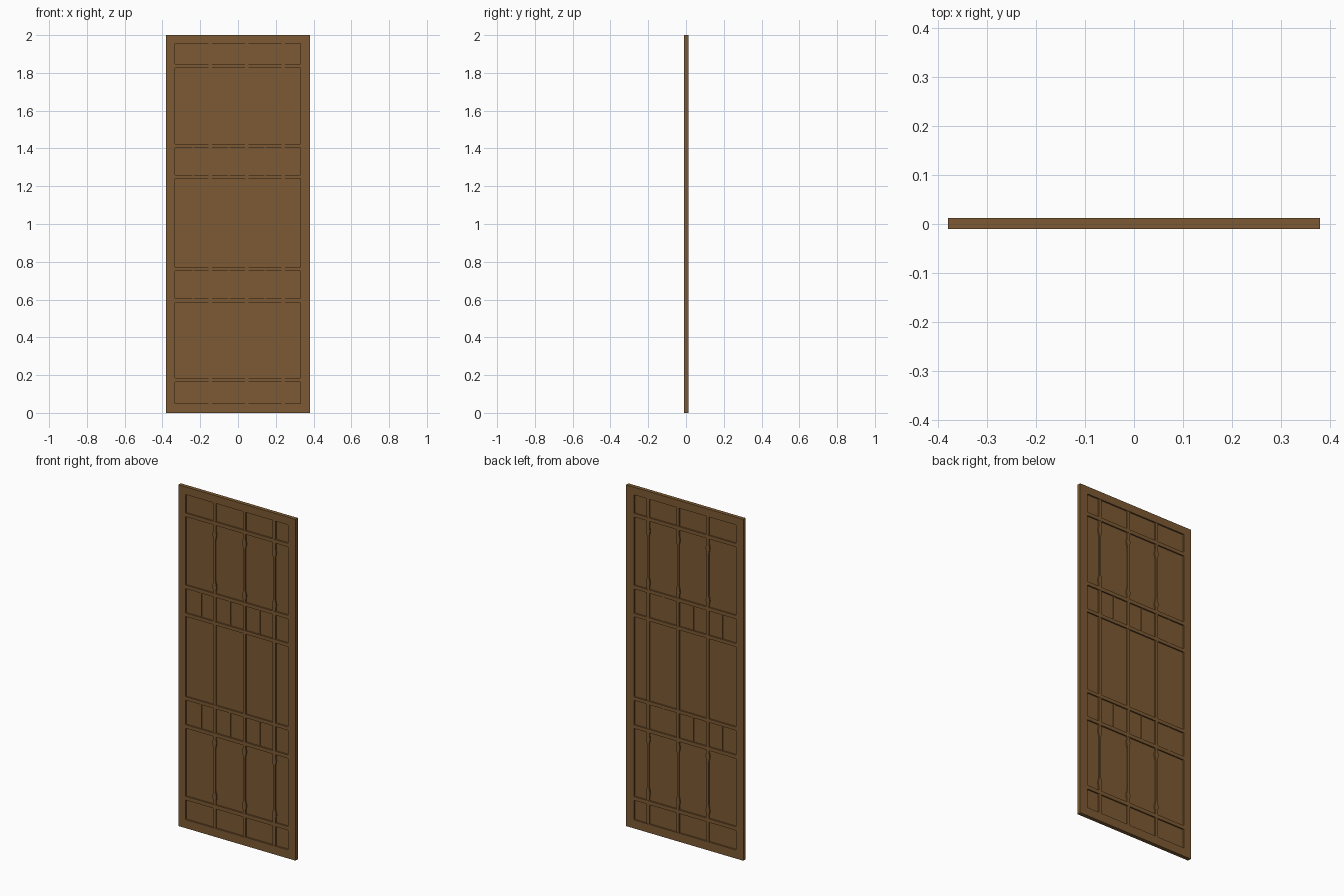
import bpy, bmesh

cube = bpy.data.objects.get("Cube")
if cube:
    bpy.data.objects.remove(cube, do_unlink=True)

# Single wood colour
wood = bpy.data.materials.new("brown wood")
wood.use_nodes = True
COLOR = (0.205, 0.102, 0.033, 1)
wood.diffuse_color = COLOR
wood.node_tree.nodes["Principled BSDF"].inputs["Base Color"].default_value = COLOR

LEFT, RIGHT, BOTTOM, TOP = -0.333, 0.33, 0.05, 1.955


def finish(name, bm):
    bmesh.ops.recalc_face_normals(bm, faces=bm.faces)
    mesh = bpy.data.meshes.new(name)
    bm.to_mesh(mesh)
    bm.free()
    mesh.materials.append(wood)
    obj = bpy.data.objects.new(name, mesh)
    bpy.context.collection.objects.link(obj)
    return obj


def slab(name, outline, y0, y1):
    """Extrude an outline in the x-z plane from y0 to y1."""
    bm = bmesh.new()
    face = bm.faces.new([bm.verts.new((x, y0, z)) for x, z in outline])
    new = bmesh.ops.extrude_face_region(bm, geom=[face])["geom"]
    verts = [v for v in new if isinstance(v, bmesh.types.BMVert)]
    bmesh.ops.translate(bm, verts=verts, vec=(0, y1 - y0, 0))
    return finish(name, bm)


def rect(x0, x1, z0, z1):
    return [(x0, z0), (x1, z0), (x1, z1), (x0, z1)]


# Outer frame: a rectangular ring
bm = bmesh.new()
rings = []
for y in (-0.0105, 0.012):
    for outline in (rect(-0.38, 0.38, 0, 2), rect(LEFT, RIGHT, BOTTOM, TOP)):
        rings.append([bm.verts.new((x, y, z)) for x, z in outline])
for a, b in ((0, 1), (2, 3), (0, 2), (1, 3)):
    for i in range(4):
        j = (i + 1) % 4
        bm.faces.new((rings[a][i], rings[a][j], rings[b][j], rings[b][i]))
finish("outer_frame", bm)

# Thin backing panel inside the frame
slab("backing_panel", rect(LEFT - 0.01, RIGHT + 0.01, BOTTOM - 0.01, TOP + 0.01), -0.001, 0.003)

# Horizontal rails
RAILS = [(0.164, 0.186), (0.585, 0.606), (0.75, 0.77), (1.24, 1.26), (1.403, 1.424), (1.825, 1.846)]
for i, (z0, z1) in enumerate(RAILS):
    slab(f"rail_{i + 1}", rect(LEFT - 0.01, RIGHT + 0.01, z0, z1), -0.0095, 0.011)

# Vertical bars, each with a shaped waist in the tall panels
half = [(BOTTOM - 0.01, 0.009)]
for low, high in ((0.23, 0.55), (1.46, 1.77)):
    half += [(low - 0.02, 0.009), (low, 0.013), (low + 0.015, 0.011), (low + 0.035, 0.006),
             (high - 0.035, 0.006), (high - 0.015, 0.011), (high, 0.013), (high + 0.02, 0.009)]
half.append((TOP + 0.01, 0.009))
for i, x in enumerate((-0.147, 0.046, 0.24)):
    outline = [(x + w, z) for z, w in half] + [(x - w, z) for z, w in reversed(half)]
    slab(f"vertical_bar_{i + 1}", outline, -0.0085, 0.01)

# Short slats between the paired rails
for row, (z0, z1) in (("lower", (0.604, 0.752)), ("upper", (1.258, 1.405))):
    for i, x in enumerate((-0.237, -0.05, 0.143)):
        slab(f"{row}_slat_{i + 1}", rect(x - 0.004, x + 0.004, z0, z1), -0.004, 0.006)
